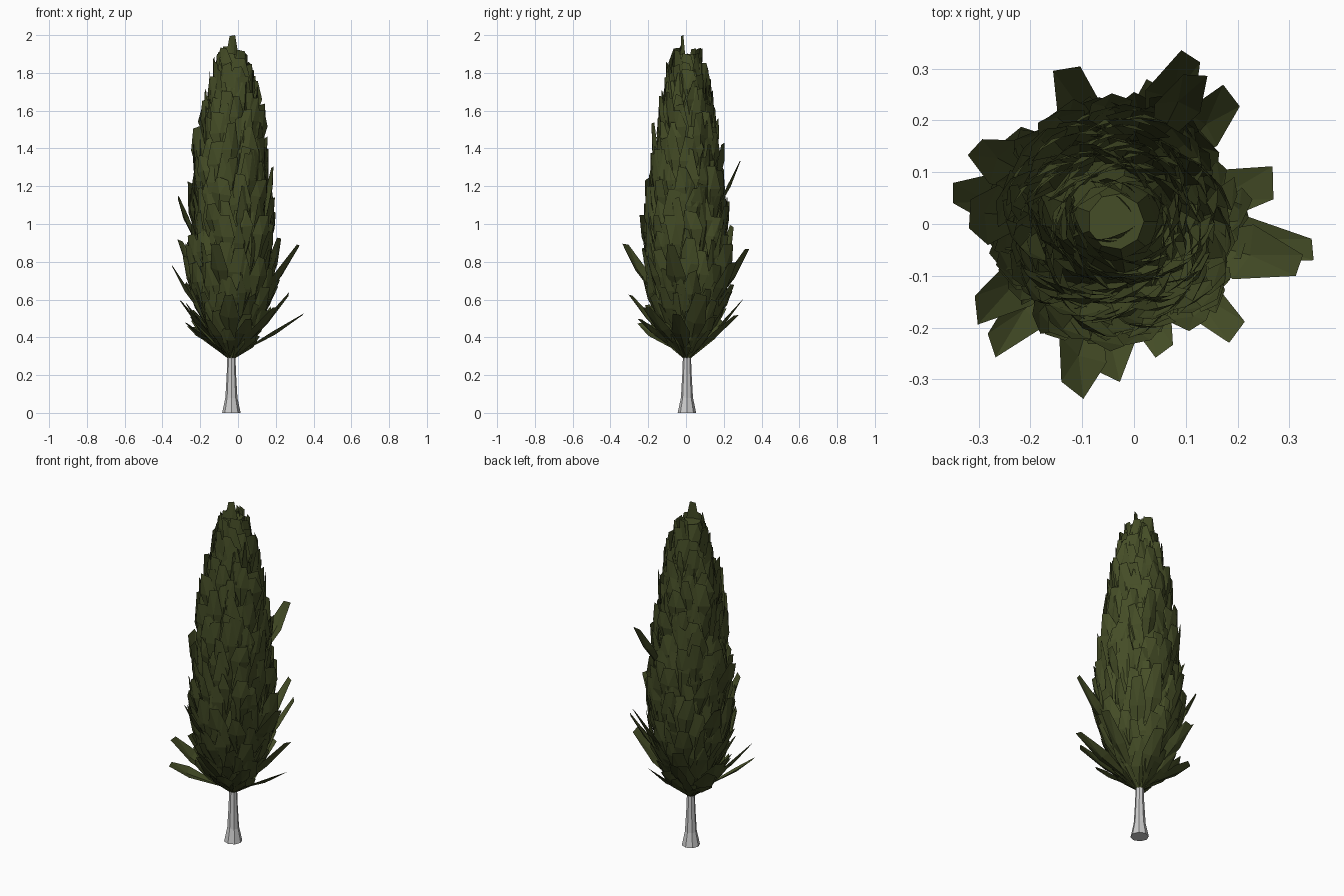
import bpy, bmesh, math, random
from mathutils import Vector, Matrix

if "Cube" in bpy.data.objects:
    bpy.data.objects.remove(bpy.data.objects["Cube"])

random.seed(7)
AX, AY = -0.035, 0.005          # trunk axis


def finish(name, bm, mat=None):
    me = bpy.data.meshes.new(name)
    bm.to_mesh(me)
    bm.free()
    ob = bpy.data.objects.new(name, me)
    bpy.context.collection.objects.link(ob)
    if mat:
        me.materials.append(mat)
    return ob


def lathe(name, profile, sides, mat=None):
    """Capped, flat-faced tube from (z, radius) rings."""
    bm = bmesh.new()
    rings = []
    for z, r in profile:
        rings.append([bm.verts.new((AX + r * math.cos(a), AY + r * math.sin(a), z))
                      for a in (2 * math.pi * i / sides for i in range(sides))])
    for lo, hi in zip(rings, rings[1:]):
        for i in range(sides):
            j = (i + 1) % sides
            bm.faces.new((lo[i], lo[j], hi[j], hi[i]))
    bm.faces.new(rings[0][::-1])
    bm.faces.new(rings[-1])
    return finish(name, bm, mat)


# crown outline: (height, radius)
OUTLINE = [(0.28, 0.02), (0.42, 0.15), (0.5, 0.21), (0.62, 0.235), (0.8, 0.245),
           (1.0, 0.235), (1.2, 0.215), (1.4, 0.195), (1.6, 0.165), (1.8, 0.115),
           (1.9, 0.08), (1.96, 0.05)]


def crown_radius(z):
    if z <= OUTLINE[0][0]:
        return OUTLINE[0][1]
    for (z0, r0), (z1, r1) in zip(OUTLINE, OUTLINE[1:]):
        if z <= z1:
            return r0 + (r1 - r0) * (z - z0) / (z1 - z0)
    return OUTLINE[-1][1]


def polar(angle, r, z):
    return Vector((AX + r * math.cos(angle), AY + r * math.sin(angle), z))


def leaf(bm, base, tip, width, twist):
    """Blunt leaf card, folded along its middle, facing away from the axis."""
    d = tip - base
    out = Vector((tip.x - AX, tip.y - AY, 0.02))
    side = d.cross(out).normalized()
    side = Matrix.Rotation(twist, 3, d.normalized()) @ side
    n = side.cross(d).normalized()
    m = base + d * random.uniform(0.5, 0.68)
    slant = d * random.uniform(-0.06, 0.06)
    cut = random.uniform(0.18, 0.3) * width
    b = bm.verts.new(base)
    c = bm.verts.new(m + n * width * 0.16)
    r = bm.verts.new(m + side * width * 0.5)
    l = bm.verts.new(m - side * width * 0.5)
    tr = bm.verts.new(tip + side * cut - (slant if slant.z > 0 else slant * 0))
    tl = bm.verts.new(tip - side * cut + (slant if slant.z < 0 else slant * 0))
    for f in ((b, r, c), (r, tr, c), (c, tr, tl), (c, tl, l), (b, c, l)):
        bm.faces.new(f)


green = bpy.data.materials.new("dark_olive")
green.diffuse_color = (0.06, 0.075, 0.02, 1)
green.use_nodes = True
green.node_tree.nodes["Principled BSDF"].inputs["Base Color"].default_value = green.diffuse_color

# trunk with flared foot
lathe("trunk", [(0, 0.049), (0.08, 0.032), (0.2, 0.025), (0.28, 0.022), (0.45, 0.02)], 8)

# inner foliage mass hidden behind the leaves
lathe("crown_core", [(z, r * 0.68) for z, r in OUTLINE[:-1]], 9, green)

# overlapping upright leaves wound up the crown
bm = bmesh.new()
COUNT = 330
for i in range(COUNT):
    t = i / (COUNT - 1)
    z = 0.42 + 1.5 * t + random.uniform(-0.02, 0.02)
    a = i * 2.39996 + random.uniform(-0.25, 0.25)
    r = crown_radius(z) * random.uniform(0.82, 1.08)
    zb = max(0.29, z - random.uniform(0.24, 0.36))
    rb = min(crown_radius(zb) * 0.72, r * 0.85)
    leaf(bm, polar(a + random.uniform(-0.2, 0.2), rb, zb), polar(a, r, z),
         random.uniform(0.08, 0.13), random.uniform(-0.55, 0.55))
finish("crown_leaves", bm, green)

# long leaves splaying out past the outline, by tip position
bm = bmesh.new()
SPLAY = [(0.35, -0.05, 0.525), (0.32, -0.08, 0.89), (-0.35, 0.06, 0.78),
         (-0.31, -0.17, 0.6), (-0.31, 0.15, 0.92), (-0.32, 0.02, 1.15),
         (-0.28, -0.24, 0.48), (-0.12, -0.325, 0.9), (0.11, 0.325, 0.87),
         (-0.13, 0.3, 0.6), (0.12, 0.29, 1.34), (-0.05, -0.3, 0.63),
         (0.19, 0.25, 0.8), (0.2, -0.21, 0.56), (0.27, 0.08, 0.63),
         (0.06, -0.25, 0.5), (-0.25, 0.17, 0.46), (0.05, 0.27, 0.52)]
for p in SPLAY:
    tip = Vector(p)
    a = math.atan2(tip.y - AY, tip.x - AX)
    zb = max(0.31, tip.z - 0.33)
    leaf(bm, polar(a, crown_radius(zb) * 0.6, zb), tip,
         random.uniform(0.09, 0.12), random.uniform(-0.4, 0.4))
finish("splayed_leaves", bm, green)

# ragged top tuft
bm = bmesh.new()
for x, y, z in [(-0.03, -0.02, 2.0), (-0.03, 0.08, 1.93), (-0.06, -0.03, 1.94),
                (-0.13, 0.02, 1.88), (0.06, 0.0, 1.86), (-0.02, 0.04, 1.93)]:
    leaf(bm, Vector((AX + (x - AX) * 0.7, AY + (y - AY) * 0.7, z - 0.28)),
         Vector((x, y, z)), 0.08, random.uniform(-0.5, 0.5))
for v in bm.verts:
    v.co.z = min(v.co.z, 2.0)
finish("top_tuft", bm, green)
